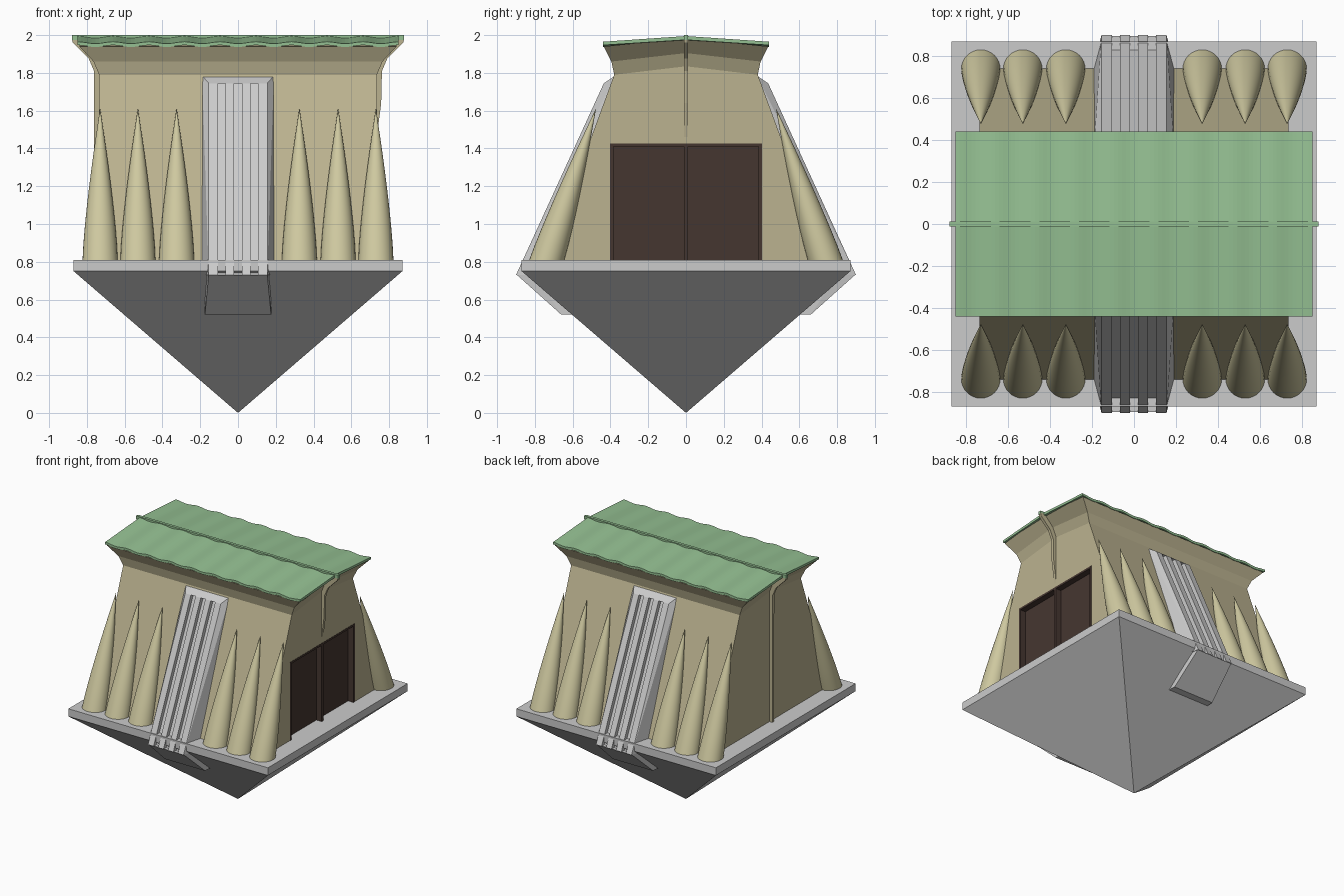
import bpy, bmesh, math

if "Cube" in bpy.data.objects:
    bpy.data.objects.remove(bpy.data.objects["Cube"])


def material(name, rgb):
    m = bpy.data.materials.new(name)
    m.diffuse_color = (*rgb, 1)
    m.use_nodes = True
    m.node_tree.nodes["Principled BSDF"].inputs["Base Color"].default_value = m.diffuse_color
    return m


TAN = material("tan_plaster", (0.50, 0.45, 0.28))
PALE = material("pale_straw", (0.62, 0.58, 0.35))
GREEN = material("green_roofing", (0.30, 0.53, 0.29))
BROWN = material("dark_wood", (0.06, 0.037, 0.03))


def finish(name, bm, mat=None):
    bmesh.ops.recalc_face_normals(bm, faces=bm.faces[:])
    me = bpy.data.meshes.new(name)
    bm.to_mesh(me)
    bm.free()
    ob = bpy.data.objects.new(name, me)
    bpy.context.collection.objects.link(ob)
    if mat:
        me.materials.append(mat)
    return ob


def hull(name, pts, mat=None):
    bm = bmesh.new()
    for p in pts:
        bm.verts.new(p)
    bmesh.ops.convex_hull(bm, input=bm.verts[:])
    bmesh.ops.dissolve_limit(bm, angle_limit=0.01, verts=bm.verts[:], edges=bm.edges[:])
    return finish(name, bm, mat)


def box(name, x, y, z, mat=None):
    return hull(name, [(a, b, c) for a in x for b in y for c in z], mat)


def loft(name, rings, mat=None):
    """Skin closed rings of points and cap both ends."""
    bm = bmesh.new()
    vs = [[bm.verts.new(p) for p in r] for r in rings]
    n = len(vs[0])
    for a, b in zip(vs, vs[1:]):
        for i in range(n):
            j = (i + 1) % n
            bm.faces.new((a[i], a[j], b[j], b[i]))
    bm.faces.new(vs[0])
    bm.faces.new(vs[-1])
    return finish(name, bm, mat)


def cut(ob, cutter):
    m = ob.modifiers.new("cut", 'BOOLEAN')
    m.object = cutter
    m.operation = 'DIFFERENCE'
    m.solver = 'EXACT'
    bpy.context.view_layer.objects.active = ob
    bpy.ops.object.modifier_apply(modifier=m.name)
    bpy.data.objects.remove(cutter, do_unlink=True)


# Base: square slab over an upside-down pyramid
B = 0.87
box("base_slab", (-B, B), (-B, B), (0.75, 0.81))
hull("base_pyramid", [(x, y, 0.75) for x in (-B, B) for y in (-B, B)] + [(0, 0, 0)])

# House walls with flared cornice; each ring is half x, half y, height, gable rise
rings = []
for X, Y, z, r in [(0.735, 0.74, 0.81, 0), (0.735, 0.38, 1.79, 0.045),
                   (0.765, 0.395, 1.86, 0.045), (0.84, 0.435, 1.94, 0.045)]:
    rings.append([(-X, -Y, z), (X, -Y, z), (X, 0, z + r), (X, Y, z), (-X, Y, z), (-X, 0, z + r)])
walls = loft("walls", rings, TAN)
cut(walls, box("door_cutter", (0.68, 0.8), (-0.40, 0.40), (0.78, 1.425)))

# Double door with frame on the +x end
for s in (-1, 1):
    box("door_leaf", (0.67, 0.69), sorted((s * 0.004, s * 0.40)), (0.81, 1.425), BROWN)
    box("door_jamb", (0.68, 0.737), sorted((s * 0.385, s * 0.402)), (0.81, 1.426), BROWN)
box("door_lintel", (0.68, 0.737), (-0.40, 0.40), (1.41, 1.426), BROWN)
box("door_post", (0.68, 0.737), (-0.01, 0.01), (0.81, 1.41), BROWN)

# Gently corrugated gable roof
N, L = 90, 0.85
sections = []
for i in range(N + 1):
    x = -L + 2 * L * i / N
    w = 0.005 * math.cos(2 * math.pi * 9 * i / N)
    sections.append([(x, y, z + w) for y, z in [(-0.44, 1.942), (0, 1.97), (0.44, 1.942),
                                                (0.44, 1.96), (0, 1.99), (-0.44, 1.96)]])
loft("roof", sections, GREEN)
box("ridge_beam", (-0.88, 0.88), (-0.011, 0.011), (1.975, 2.0), GREEN)

# Gable poles following the flare: to the ground on -x, tapering off above the door on +x
flare = [(0.85, 1.985), (0.88, 1.985), (0.875, 1.96), (0.79, 1.875), (0.762, 1.81)]
back = [(0.73, 1.83), (0.76, 1.905), (0.83, 1.975)]
for s, foot in [(-1, [(0.76, 0.81), (0.73, 0.81)]),
                (1, [(0.758, 1.64), (0.735, 1.46), (0.73, 1.46)])]:
    prof = flare + foot + back
    loft("gable_pole", [[(s * x, y, z) for x, z in prof] for y in (-0.011, 0.011)], TAN)

for s in (-1, 1):
    # Sloping grey buttress with three grooves, its ribs overhanging the slab
    pts = []
    for k in (-1, 1):
        pts += [(k * 0.19, s * y, z) for y, z in [(0.375, 1.785), (0.74, 0.81), (0.77, 0.73)]]
        pts += [(k * 0.155, s * y, z) for y, z in [(0.435, 1.745), (0.90, 0.73)]]
    buttress = hull("buttress", pts)
    for x in (-0.086, 0, 0.086):
        cut(buttress, hull("groove_cutter", [
            (x + k * 0.02, s * (y + d), z) for k in (-1, 1) for d in (-0.035, 0.1)
            for y, z in [(0.435, 1.745), (0.914, 0.70)]]))

    # Bracket under the buttress, lying along the pyramid
    hull("buttress_foot", [(k * x, s * y, z) for k in (-1, 1) for x, y, z in [
        (0.155, 0.895, 0.73), (0.175, 0.66, 0.52), (0.17, 0.80, 0.73), (0.18, 0.57, 0.52)]])

    # Leaning pointed cones beside the buttress
    for cx in (-0.73, -0.53, -0.325, 0.325, 0.53, 0.73):
        cone = []
        for i in range(11):
            t = i / 10
            r = max(0.093 * (1 - t ** 1.35), 0.0008)
            cy = 0.737 - 0.26 * t
            cone.append([(cx + r * math.cos(a), s * (cy + r * math.sin(a)), 0.81 + 0.8 * t)
                         for a in (2 * math.pi * j / 32 for j in range(32))])
        ob = loft("leaning_cone", cone, PALE)
        bpy.ops.object.select_all(action='DESELECT')
        ob.select_set(True)
        bpy.context.view_layer.objects.active = ob
        bpy.ops.object.shade_smooth_by_angle(angle=math.radians(30))
